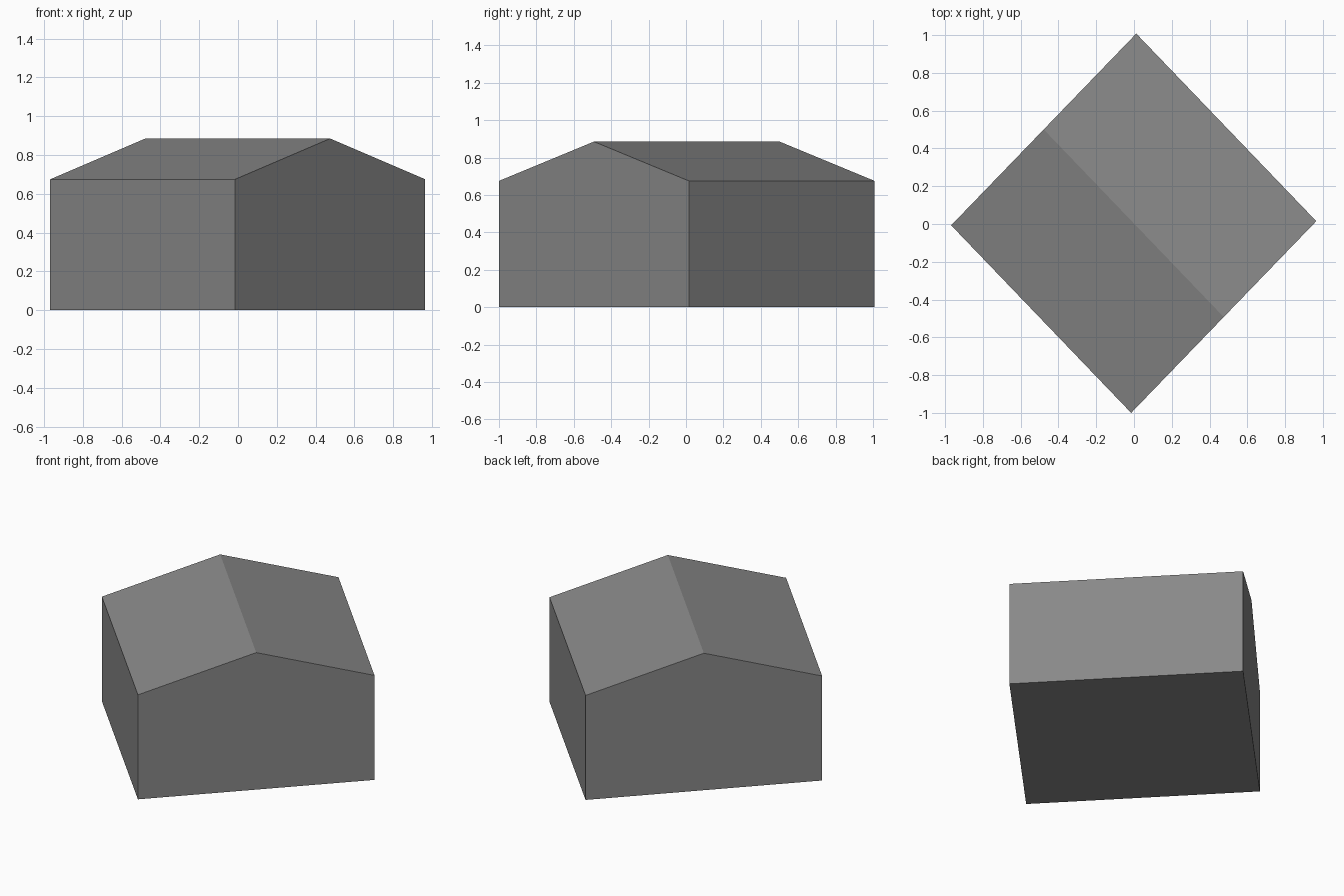
import bpy
import bmesh
from mathutils import Vector

cube = bpy.data.objects.get("Cube")
if cube:
    bpy.data.objects.remove(cube, do_unlink=True)

EAVE, RIDGE = 0.675, 0.885

# One plain grey for the whole building
grey = bpy.data.materials.new("plain_grey")
grey.use_nodes = True
colour = (0.25, 0.25, 0.25, 1)
grey.diffuse_color = colour
grey.node_tree.nodes["Principled BSDF"].inputs["Base Color"].default_value = colour

# Gable outline, standing on the ground line from the front to the right corner
front, right = Vector((-0.015, -1, 0)), Vector((0.965, 0.015, 0))
middle = (front + right) / 2
up = Vector((0, 0, 1))
outline = [front, right, right + up * EAVE, middle + up * RIDGE, front + up * EAVE]

# Extrude the gable along the ridge to the opposite end
bm = bmesh.new()
gable = bm.faces.new([bm.verts.new(p) for p in outline])
extruded = bmesh.ops.extrude_face_region(bm, geom=[gable], use_keep_orig=True)
far_end = [v for v in extruded["geom"] if isinstance(v, bmesh.types.BMVert)]
bmesh.ops.translate(bm, verts=far_end, vec=(-0.953, 0.993, 0))
bmesh.ops.recalc_face_normals(bm, faces=bm.faces)

mesh = bpy.data.meshes.new("gabled_building")
bm.to_mesh(mesh)
bm.free()
mesh.materials.append(grey)
building = bpy.data.objects.new("gabled_building", mesh)
bpy.context.collection.objects.link(building)
